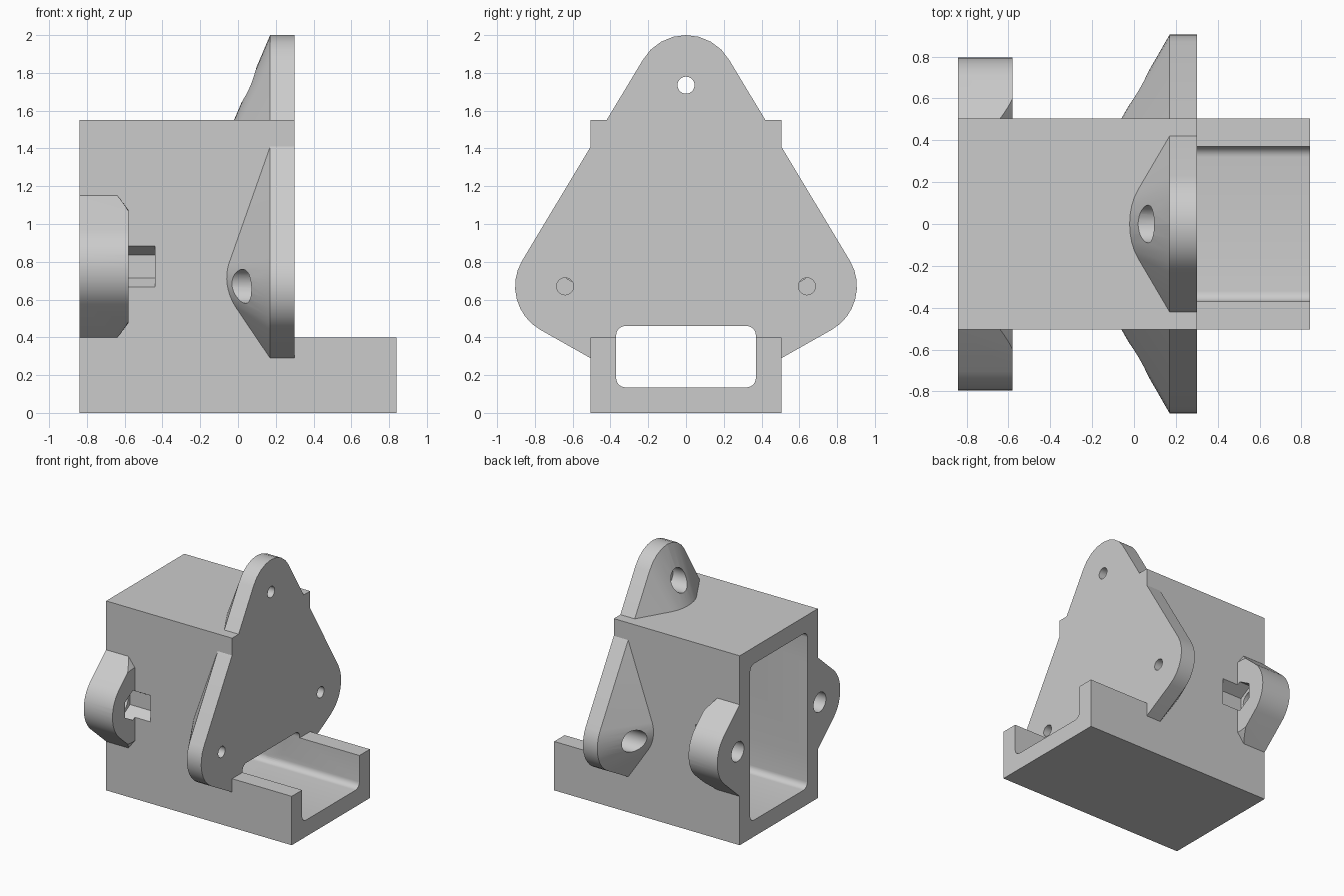
import bpy, bmesh
from math import cos, sin, radians

if "Cube" in bpy.data.objects:
    bpy.data.objects.remove(bpy.data.objects["Cube"])

grey = bpy.data.materials.new("plain grey")
grey.use_nodes = True
COLOUR = (0.6, 0.6, 0.6, 1)
grey.diffuse_color = COLOUR
grey.node_tree.nodes["Principled BSDF"].inputs["Base Color"].default_value = COLOUR


def arc(cy, cz, r, a0, a1, n=8):
    """Points of an arc in the y-z plane, angles in degrees."""
    steps = [radians(a0 + (a1 - a0) * i / n) for i in range(n + 1)]
    return [(cy + r * cos(a), cz + r * sin(a)) for a in steps]


def circle(cy, cz, r, n=32, start=0):
    return arc(cy, cz, r, start, start + 360, n)[:-1]


def loft(name, rings):
    """Solid through (x, outline) rings; a one-point outline makes an apex."""
    bm = bmesh.new()
    loops = [[bm.verts.new((x, y, z)) for y, z in pts] for x, pts in rings]
    for a, b in zip(loops, loops[1:]):
        n = len(a)
        for i in range(n):
            j = (i + 1) % n
            bm.faces.new((a[i], a[j], b[0]) if len(b) == 1 else (a[i], a[j], b[j], b[i]))
    for end in (loops[0], loops[-1]):
        if len(end) > 2:
            bm.faces.new(end)
    bmesh.ops.recalc_face_normals(bm, faces=bm.faces)
    mesh = bpy.data.meshes.new(name)
    bm.to_mesh(mesh)
    bm.free()
    ob = bpy.data.objects.new(name, mesh)
    mesh.materials.append(grey)
    bpy.context.collection.objects.link(ob)
    return ob


def prism(name, pts, x0, x1):
    return loft(name, [(x0, pts), (x1, pts)])


def rect(half, z0, z1):
    return [(-half, z0), (half, z0), (half, z1), (-half, z1)]


def round_rect(half, z0, z1, r):
    y, lo, hi = half - r, z0 + r, z1 - r
    return (arc(y, hi, r, 0, 90, 6) + arc(-y, hi, r, 90, 180, 6)
            + arc(-y, lo, r, 180, 270, 6) + arc(y, lo, r, 270, 360, 6))


def combine(target, tool, operation):
    mod = target.modifiers.new(operation, "BOOLEAN")
    mod.operation, mod.object, mod.solver = operation, tool, "EXACT"
    bpy.context.view_layer.objects.active = target
    bpy.ops.object.modifier_apply(modifier=mod.name)
    bpy.data.objects.remove(tool)


BACK, FRONT, END = -0.84, 0.30, 0.84
HALF, WALL, TOP = 0.505, 0.135, 1.55
INNER = HALF - WALL
MID = TOP / 2
LUG_Y, LUG_FRONT = 0.53, -0.58

# Box housing
housing = prism("bracket_housing", rect(HALF, 0, TOP), BACK, FRONT)

# Three-lobed plate with its back tapering to a point
R = 0.265
BOLTS = [(0, 1.735), (0.64, 0.67), (-0.64, 0.67)]
outline = (arc(*BOLTS[1], R, -60, 30) + arc(*BOLTS[0], R, 30, 150)
           + arc(*BOLTS[2], R, 150, 240) + [(0, 0.005)])
plate = loft("plate", [(FRONT, outline), (0.17, outline), (-0.35, [(0, MID)])])
combine(housing, plate, "UNION")

# Rear lugs with a conical chamfer on their corners
for side in (1, -1):
    shape = [(0.45, MID - 0.375), (HALF, MID - 0.375)]
    shape += arc(LUG_Y, MID, R, -49, 49, 14)
    shape += [(HALF, MID + 0.375), (0.45, MID + 0.375)]
    lug = prism("lug", [(side * y, z) for y, z in shape], BACK, LUG_FRONT)
    cone = loft("chamfer", [(BACK - 0.02, circle(side * LUG_Y, MID, 0.664, 64)),
                            (LUG_FRONT, circle(side * LUG_Y, MID, 0.3, 64))])
    combine(lug, cone, "INTERSECT")
    combine(housing, lug, "UNION")

# Hollow inside, open at the back, behind the front wall
cavity = prism("cavity", round_rect(INNER, WALL, TOP - WALL, 0.05), BACK - 0.1, FRONT - WALL)
combine(housing, cavity, "DIFFERENCE")

# Front tray
tray = prism("tray", rect(HALF, 0, 0.4), FRONT - 0.05, END)
combine(housing, tray, "UNION")

# Low opening through the front wall and along the tray
opening = prism("opening", round_rect(INNER, WALL, 0.46, 0.05), 0, END + 0.1)
combine(housing, opening, "DIFFERENCE")

# Plate bolt holes with wider bores from behind
for y, z in BOLTS:
    combine(housing, prism("hole", circle(y, z, 0.045), 0, FRONT + 0.1), "DIFFERENCE")
    combine(housing, prism("bore", circle(y, z, 0.09), -0.2, 0.18), "DIFFERENCE")

# Lug bolt holes and six-sided nut pockets
for side in (1, -1):
    y = side * LUG_Y
    combine(housing, prism("hole", circle(y, MID, 0.08), BACK - 0.1, -0.6), "DIFFERENCE")
    combine(housing, prism("pocket", circle(y, MID, 0.122, 6, 90), -0.68, -0.44), "DIFFERENCE")

# Smooth curves, sharp corners
bpy.ops.object.select_all(action="DESELECT")
housing.select_set(True)
bpy.context.view_layer.objects.active = housing
bpy.ops.object.shade_smooth_by_angle(angle=radians(30))
